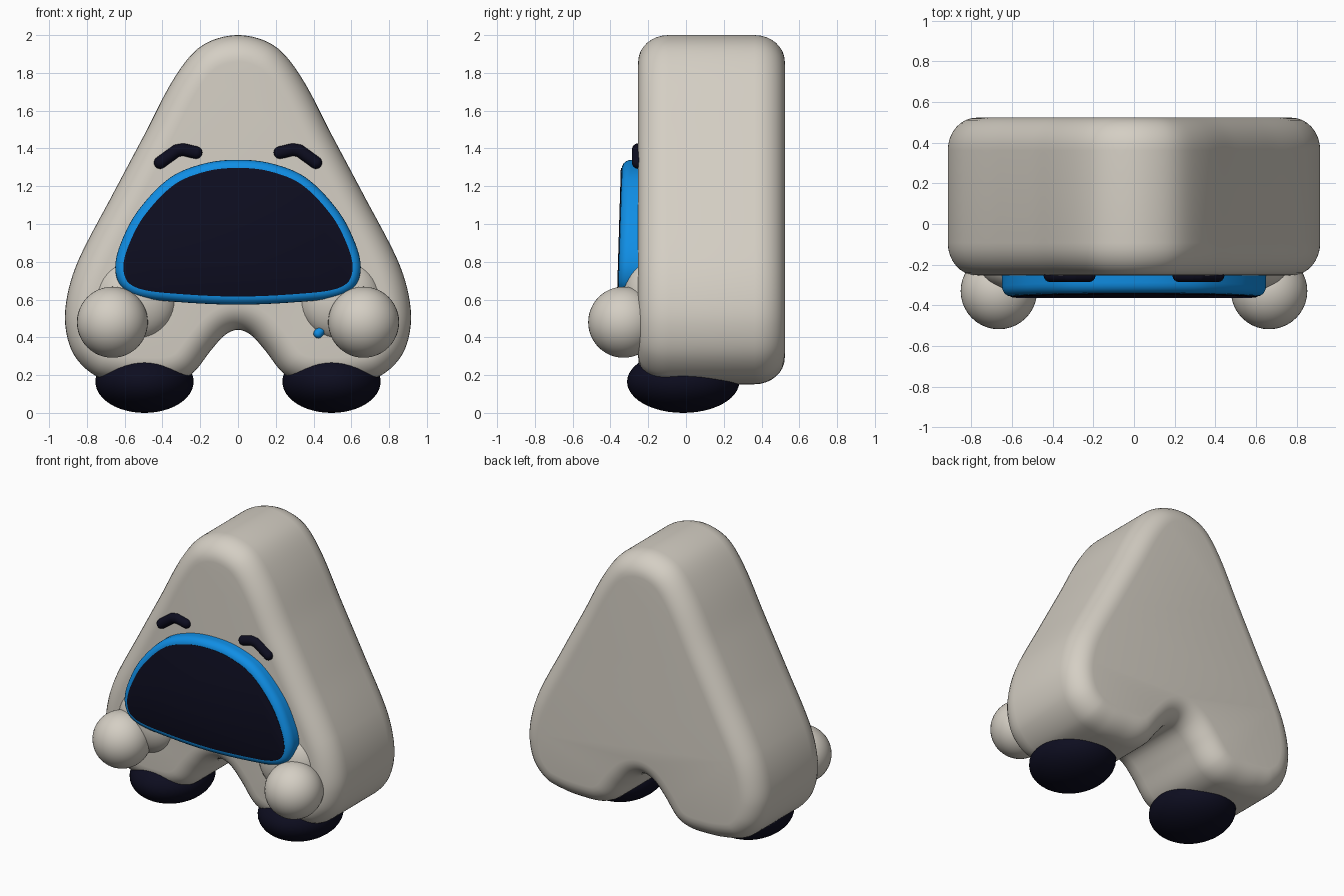
import bpy, bmesh, math
from mathutils import Vector, Matrix

cube = bpy.data.objects.get("Cube")
if cube:
    bpy.data.objects.remove(cube, do_unlink=True)


def material(name, colour):
    m = bpy.data.materials.new(name)
    m.use_nodes = True
    m.diffuse_color = (*colour, 1)
    bsdf = m.node_tree.nodes["Principled BSDF"]
    bsdf.inputs["Base Color"].default_value = (*colour, 1)
    bsdf.inputs["Roughness"].default_value = 0.6
    return m


STONE = material("warm grey", (0.66, 0.62, 0.55))
BLUE = material("bright blue", (0.005, 0.27, 0.78))
NAVY = material("dark navy", (0.004, 0.004, 0.014))


def finish(bm, name, mat):
    bmesh.ops.recalc_face_normals(bm, faces=bm.faces)
    mesh = bpy.data.meshes.new(name)
    bm.to_mesh(mesh)
    bm.free()
    mesh.materials.append(mat)
    ob = bpy.data.objects.new(name, mesh)
    bpy.context.collection.objects.link(ob)
    bpy.ops.object.select_all(action='DESELECT')
    ob.select_set(True)
    bpy.context.view_layer.objects.active = ob
    bpy.ops.object.shade_smooth_by_angle(angle=math.radians(40))
    return ob


def smooth_outline(half, steps=8):
    """Mirror a half outline and run a smooth closed curve through it."""
    pts = [Vector(p) for p in half]
    pts += [Vector((-p.x, p.y)) for p in reversed(pts[1:-1])]
    n = len(pts)
    out = []
    for i in range(n):
        a, b, c, d = (pts[(i + k) % n] for k in (-1, 0, 1, 2))
        length = (c - b).length
        # Tangents scaled by spacing keep uneven points from overshooting
        tb = (c - a) / ((b - a).length + length) * length
        tc = (d - b) / ((d - c).length + length) * length
        for s in range(steps):
            t = s / steps
            out.append(b * (2*t**3 - 3*t**2 + 1) + tb * (t**3 - 2*t**2 + t)
                       + c * (3*t**2 - 2*t**3) + tc * (t**3 - t**2))
    return out


def slab(name, half, rings, mat, tilt=0.0):
    """Loft an outline through (inset, depth) rings and cap both ends."""
    line = smooth_outline(half)
    n = len(line)
    bm = bmesh.new()
    loops = []
    for inset, y in rings:
        loop = []
        for i, p in enumerate(line):
            t = (line[(i + 1) % n] - line[i - 1]).normalized()
            q = p + Vector((t.y, -t.x)) * inset
            loop.append(bm.verts.new((q.x, y - tilt * (1.3 - q.y), q.y)))
        loops.append(loop)
    for a, b in zip(loops, loops[1:]):
        for i in range(n):
            j = (i + 1) % n
            bm.faces.new((a[i], a[j], b[j], b[i]))
    bm.faces.new(loops[0])
    bm.faces.new(loops[-1])
    return finish(bm, name, mat)


def rounding(inset, depth, y, sign, steps=8):
    """Quarter-ellipse edge rings ending on the flat face at y."""
    angles = [math.pi / 2 * i / steps for i in range(steps + 1)]
    return [(inset * (1 - math.cos(a)), y - sign * depth * (1 - math.sin(a)))
            for a in angles]


def ellipsoid(name, centre, radii, mat):
    bm = bmesh.new()
    bmesh.ops.create_uvsphere(
        bm, u_segments=40, v_segments=24, radius=1,
        matrix=Matrix.Translation(centre) @ Matrix.Diagonal((*radii, 1)))
    return finish(bm, name, mat)


def rod(name, points, radius, mat):
    """Round-ended rod through the given points."""
    bm = bmesh.new()
    pts = [Vector(p) for p in points]
    for p in pts:
        bmesh.ops.create_uvsphere(bm, u_segments=16, v_segments=12,
                                  radius=radius, matrix=Matrix.Translation(p))
    for a, b in zip(pts, pts[1:]):
        turn = (b - a).to_track_quat('Z', 'Y').to_matrix().to_4x4()
        bmesh.ops.create_cone(bm, segments=16, radius1=radius, radius2=radius,
                              depth=(b - a).length,
                              matrix=Matrix.Translation((a + b) / 2) @ turn)
    return finish(bm, name, mat)


# Body: rounded wedge with two stubby legs
body_half = [(0, 2.0), (0.19, 1.945), (0.33, 1.785), (0.5, 1.465),
             (0.67, 1.145), (0.84, 0.82), (0.9, 0.64), (0.915, 0.47),
             (0.87, 0.31), (0.76, 0.2), (0.62, 0.162), (0.48, 0.152),
             (0.34, 0.16), (0.24, 0.21), (0.14, 0.335), (0.065, 0.415),
             (0, 0.44)]
front = rounding(0.14, 0.16, -0.253, -1)
back = rounding(0.14, 0.16, 0.523, 1)
slab("body", body_half, front[::-1] + back, STONE)

# Visor: blue rim with a dark screen
visor_half = [(0, 1.34), (0.18, 1.32), (0.36, 1.245), (0.53, 1.07),
              (0.62, 0.9), (0.65, 0.77), (0.62, 0.67), (0.53, 0.615),
              (0.33, 0.588), (0, 0.573)]
slab("visor_rim", visor_half,
     [(0, -0.2)] + rounding(0.045, 0.05, -0.34, -1, 5), BLUE, 0.03)
slab("visor_screen", visor_half,
     [(0.043, -0.32), (0.043, -0.342), (0.05, -0.345)], NAVY, 0.03)

for side, label in ((1, "left"), (-1, "right")):
    # Limbs
    ellipsoid(label + "_arm", (side * 0.54, -0.2, 0.6),
              (0.22, 0.14, 0.22), STONE)
    ellipsoid(label + "_hand", (side * 0.665, -0.33, 0.48),
              (0.188, 0.188, 0.188), STONE)
    ellipsoid(label + "_foot", (side * 0.495, -0.015, 0.165),
              (0.26, 0.297, 0.165), NAVY)
    # Bent eyebrow
    rod(label + "_eyebrow",
        [(side * x, -0.253, z) for x, z in
         ((0.222, 1.378), (0.29, 1.394), (0.325, 1.388), (0.412, 1.325))],
        0.033, NAVY)

# Small crossed strokes partly behind the left hand
rod("chest_stroke_a", [(0.445, -0.253, 0.57), (0.55, -0.253, 0.42)],
    0.025, BLUE)
rod("chest_stroke_b", [(0.425, -0.253, 0.42), (0.55, -0.253, 0.57)],
    0.025, BLUE)
